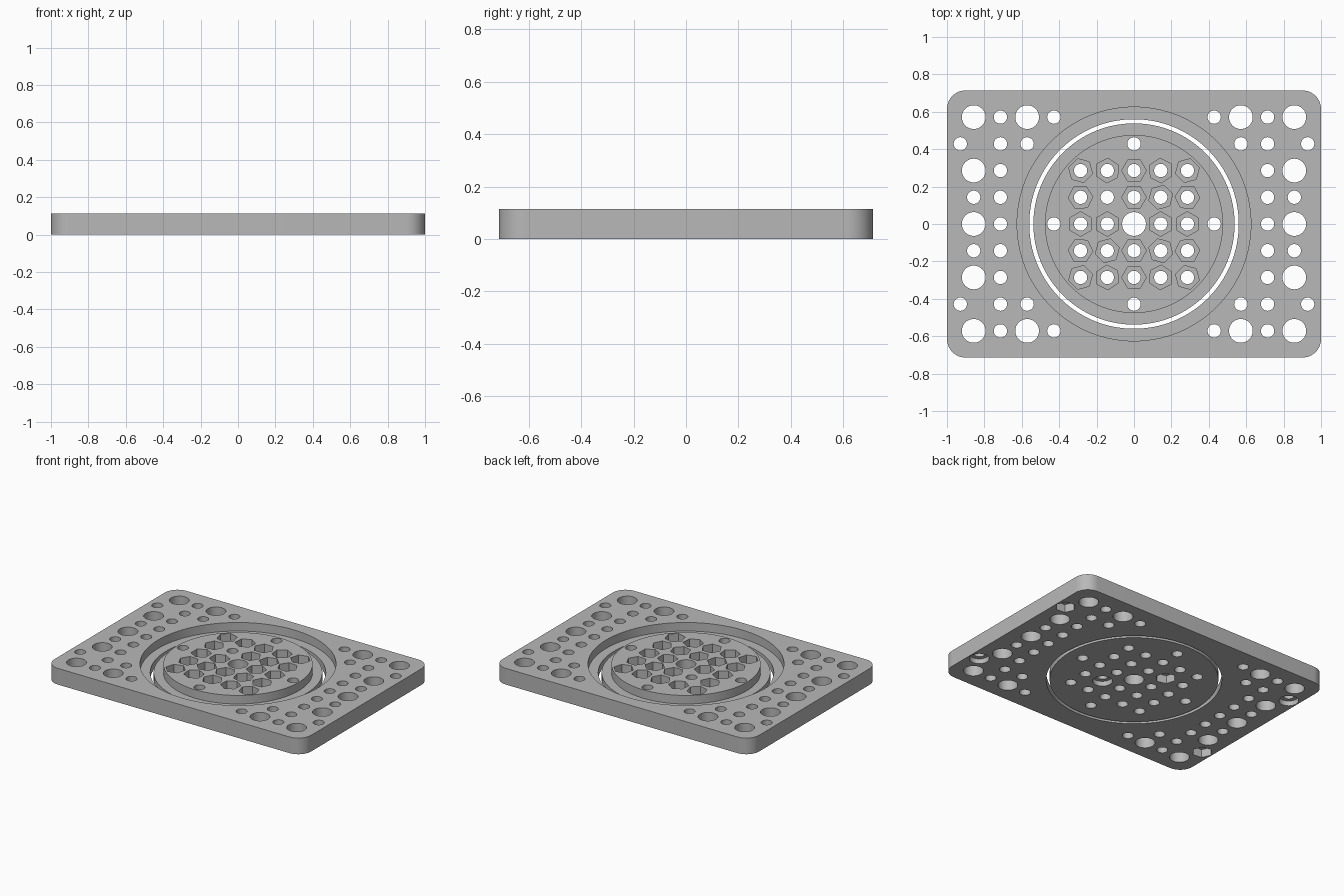
import bpy, bmesh
from math import cos, sin, pi, atan2, radians

cube = bpy.data.objects.get("Cube")
if cube:
    bpy.data.objects.remove(cube, do_unlink=True)

P = 1 / 7                 # hole pitch
H = 0.114                 # plate thickness
LEDGE = 0.054             # height of the channel floor
POCKET = 0.057            # depth of a hex pocket
BORE = 0.035              # depth of a round counterbore
SMALL, LARGE, HEX = 0.0355, 0.0635, 0.066

grey = bpy.data.materials.new("Light grey")
grey.use_nodes = True
grey.diffuse_color = (0.48, 0.48, 0.48, 1)
grey.node_tree.nodes["Principled BSDF"].inputs["Base Color"].default_value = grey.diffuse_color


def ring(r, n, x=0, y=0, turn=0):
    return [(x + r * cos(turn + 2 * pi * i / n), y + r * sin(turn + 2 * pi * i / n)) for i in range(n)]


def loft(bm, layers):
    """Closed solid through stacked outlines, each given as (points, z)."""
    loops = [[bm.verts.new((x, y, z)) for x, y in pts] for pts, z in layers]
    bm.faces.new(loops[0][::-1])
    bm.faces.new(loops[-1])
    for low, high in zip(loops, loops[1:]):
        n = len(low)
        for i in range(n):
            j = (i + 1) % n
            bm.faces.new((low[i], low[j], high[j], high[i]))


def make(name, solids):
    bm = bmesh.new()
    for layers in solids:
        loft(bm, layers)
    mesh = bpy.data.meshes.new(name)
    bm.to_mesh(mesh)
    bm.free()
    mesh.materials.append(grey)
    ob = bpy.data.objects.new(name, mesh)
    bpy.context.collection.objects.link(ob)
    return ob


def prism(pts, z0, z1):
    return [(pts, z0), (pts, z1)]


def hole(x, y, r, z0=-0.1, z1=0.3):
    return prism(ring(r, 40, x, y), z0, z1)


def hex_pocket(x, y, z0, z1):
    return prism(ring(HEX, 6, x, y, atan2(y, x) + pi / 2), z0, z1)


def cut(ob, solids):
    """Subtract non-overlapping solids, then discard the cutter."""
    cutter = make("cutter", solids)
    cutter.hide_render = True
    mod = ob.modifiers.new("cut", "BOOLEAN")
    mod.operation, mod.solver, mod.object = "DIFFERENCE", "EXACT", cutter
    select(ob)
    bpy.ops.object.modifier_apply(modifier=mod.name)
    bpy.data.objects.remove(cutter, do_unlink=True)


def select(ob):
    bpy.ops.object.select_all(action="DESELECT")
    ob.select_set(True)
    bpy.context.view_layer.objects.active = ob


# Rounded outer plate with a stepped round opening
corner, outline = 0.1, []
for k, (sx, sy) in enumerate([(1, 1), (-1, 1), (-1, -1), (1, -1)]):
    for i in range(13):
        a = k * pi / 2 + i * pi / 24
        outline.append((sx * (1 - corner) + corner * cos(a), sy * (5 * P - corner) + corner * sin(a)))
plate = make("outer_plate", [prism(outline, 0, H)])
cut(plate, [prism(ring(0.625, 128), LEDGE, 0.3)])
cut(plate, [prism(ring(0.56, 128), -0.1, 0.2)])

# Plate holes, mirrored to all four quarters
quarter = [(6, 4, LARGE), (6, 2, LARGE), (6, 0, LARGE), (4, 4, LARGE),
           (6.5, 3, SMALL), (4, 3, SMALL), (3, 4, SMALL), (6, 1, SMALL)]
quarter += [(5, j, SMALL) for j in range(5)]
spots = {(sx * i, sy * j, r) for i, j, r in quarter for sx in (1, -1) for sy in (1, -1)}
cut(plate, [hole(i * P, j * P, r) for i, j, r in sorted(spots)])

# Underside fastener seats near the plate corners
seats = []
for s in (1, -1):
    seats.append(hex_pocket(s * 6.5 * P, s * 3 * P, -0.1, POCKET))
    seats.append(hole(s * 6.5 * P, -s * 3 * P, LARGE, -0.1, BORE))
cut(plate, seats)

# Inner turntable disc with a low rim
disc = make("inner_disc", [[(ring(0.538, 128), 0), (ring(0.538, 128), LEDGE),
                            (ring(0.476, 128), LEDGE), (ring(0.476, 128), H)]])
grid = [(i, j) for i in range(-2, 3) for j in range(-2, 3)]
extra = [(3, 0), (-3, 0), (0, 3), (0, -3)]
cut(disc, [hole(i * P, j * P, SMALL if i or j else LARGE) for i, j in grid + extra])

# Hex pockets on top, and the two seats below
cut(disc, [hex_pocket(i * P, j * P, H - POCKET, 0.3) for i, j in grid
           if (i, j) not in ((0, 0), (-1, 1))])
cut(disc, [hex_pocket(-P, P, -0.1, POCKET), hole(P, -P, LARGE, -0.1, BORE)])

for ob in (plate, disc):
    select(ob)
    bpy.ops.object.shade_smooth_by_angle(angle=radians(30))
